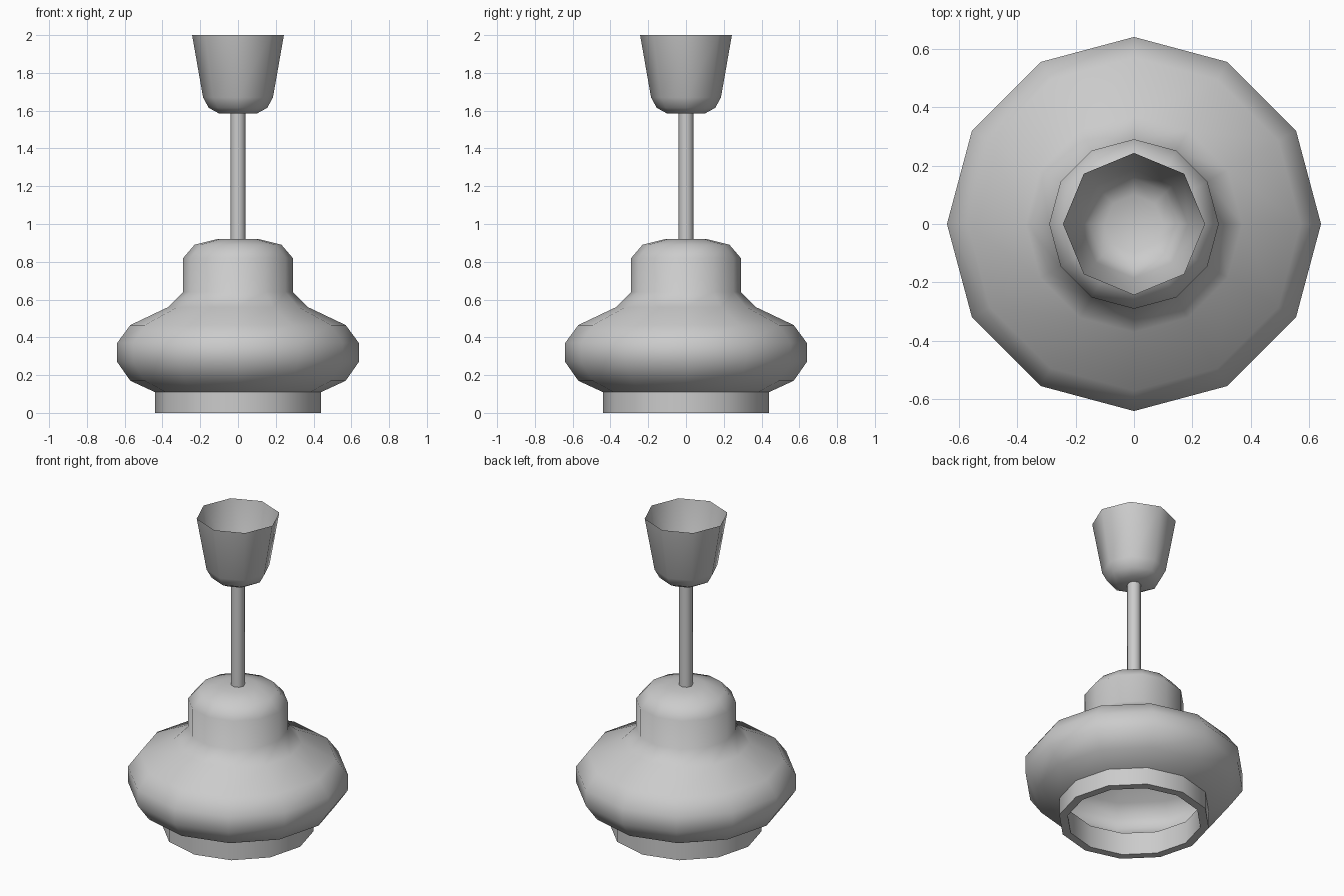
import bpy, bmesh
from math import sin, cos, tau, radians

if "Cube" in bpy.data.objects:
    bpy.data.objects.remove(bpy.data.objects["Cube"])


def lathe(name, profile, sides, cap_bottom=False, cap_top=False, thickness=0, angle=60):
    """Spin an upward-running (radius, z) profile around z."""
    bm = bmesh.new()
    rings = [[bm.verts.new((r * cos(tau * k / sides), r * sin(tau * k / sides), z))
              for k in range(sides)] for r, z in profile]
    for a, b in zip(rings, rings[1:]):
        for k in range(sides):
            n = (k + 1) % sides
            bm.faces.new((a[k], a[n], b[n], b[k]))
    if cap_bottom:
        bm.faces.new(rings[0][::-1])
    if cap_top:
        bm.faces.new(rings[-1])
    mesh = bpy.data.meshes.new(name)
    bm.to_mesh(mesh)
    bm.free()
    obj = bpy.data.objects.new(name, mesh)
    bpy.context.collection.objects.link(obj)
    bpy.ops.object.select_all(action='DESELECT')
    obj.select_set(True)
    bpy.context.view_layer.objects.active = obj
    # Wall thickness grows inward
    if thickness:
        mod = obj.modifiers.new("wall", 'SOLIDIFY')
        mod.thickness = thickness
        mod.offset = -1
        mod.use_even_offset = True
        bpy.ops.object.modifier_apply(modifier=mod.name)
    bpy.ops.object.shade_smooth_by_angle(angle=radians(angle))
    return obj


# Hollow twelve-sided shade, open at the bottom
lathe("lamp_shade",
      [(0.44, 0), (0.44, 0.11), (0.57, 0.17), (0.64, 0.27), (0.64, 0.37),
       (0.57, 0.465), (0.37, 0.56), (0.29, 0.64), (0.29, 0.82),
       (0.23, 0.89), (0.11, 0.92)],
      12, cap_top=True, thickness=0.048)

# Hanging rod
lathe("hanging_rod", [(0.04, 0.9), (0.04, 1.584)], 8,
      cap_bottom=True, cap_top=True)

# Thin ceiling cup, open at the top
lathe("ceiling_cup",
      [(0.1, 1.585), (0.155, 1.615), (0.185, 1.67), (0.243, 2.0)],
      8, cap_bottom=True)
